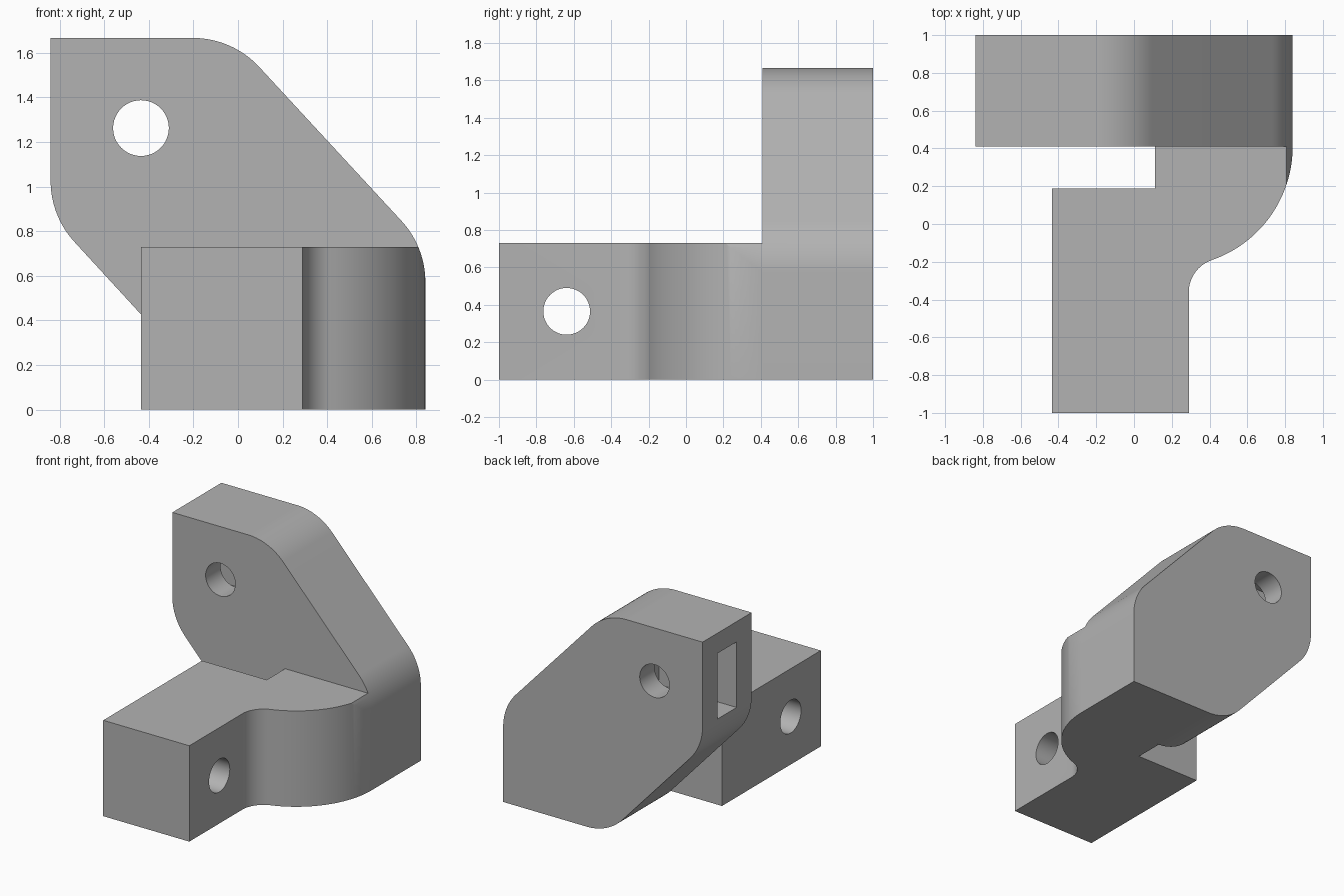
import bpy, bmesh, math
from mathutils import Vector

if "Cube" in bpy.data.objects:
    bpy.data.objects.remove(bpy.data.objects["Cube"])

grey = bpy.data.materials.new("grey")
grey.diffuse_color = (0.45, 0.45, 0.45, 1)
grey.use_nodes = True
grey.node_tree.nodes["Principled BSDF"].inputs["Base Color"].default_value = grey.diffuse_color


def rounded(points, steps=24):
    """Outline from (x, y, radius) corners, each rounded by its radius."""
    out = []
    for i, (x, y, r) in enumerate(points):
        p = Vector((x, y))
        if r == 0:
            out.append(p)
            continue
        u = (Vector(points[i - 1][:2]) - p).normalized()
        v = (Vector(points[(i + 1) % len(points)][:2]) - p).normalized()
        half = u.angle(v) / 2
        c = p + (u + v).normalized() * r / math.sin(half)
        a, b = p + u * r / math.tan(half) - c, p + v * r / math.tan(half) - c
        turn = -a.angle_signed(b)
        for k in range(steps + 1):
            t = turn * k / steps
            out.append(c + Vector((a.x * math.cos(t) - a.y * math.sin(t),
                                   a.x * math.sin(t) + a.y * math.cos(t))))
    return out


def arc(cx, cy, r, a0, a1, steps=24):
    return [Vector((cx + r * math.cos(a0 + (a1 - a0) * k / steps),
                    cy + r * math.sin(a0 + (a1 - a0) * k / steps)))
            for k in range(steps + 1)]


def prism(name, outline, axis, lo, hi):
    """Extrude an outline along an axis from lo to hi."""
    place = {"x": lambda p, d: (d, p.x, p.y),
             "y": lambda p, d: (p.x, d, p.y),
             "z": lambda p, d: (p.x, p.y, d)}[axis]
    bm = bmesh.new()
    a = [bm.verts.new(place(p, lo)) for p in outline]
    b = [bm.verts.new(place(p, hi)) for p in outline]
    bm.faces.new(a)
    bm.faces.new(b)
    for i in range(len(a)):
        j = (i + 1) % len(a)
        bm.faces.new((a[i], a[j], b[j], b[i]))
    bmesh.ops.recalc_face_normals(bm, faces=bm.faces)
    mesh = bpy.data.meshes.new(name)
    bm.to_mesh(mesh)
    bm.free()
    mesh.materials.append(grey)
    obj = bpy.data.objects.new(name, mesh)
    bpy.context.collection.objects.link(obj)
    return obj


def combine(obj, other, operation):
    """Apply a boolean and remove the helper."""
    mod = obj.modifiers.new(operation, "BOOLEAN")
    mod.operation, mod.object, mod.solver = operation, other, "EXACT"
    bpy.context.view_layer.objects.active = obj
    bpy.ops.object.modifier_apply(modifier=mod.name)
    bpy.data.objects.remove(other)


W, H, R = 0.84, 1.666, 0.405

# Upright plate with two chamfered, rounded corners
plate = prism("bracket", rounded([
    (-W, H, 0), (-0.025, H, R), (W, 0.73, R),
    (W, 0, 0), (-0.043, 0, R), (-W, 0.868, R)]), "y", 0.41, 1.0)

# Arm with a small inner fillet running into a large outer curve
CX, CY, BIG, SMALL = 0.204, 0.41, 0.636, 0.18
fx = 0.29 + SMALL
fy = CY - math.sqrt((BIG + SMALL) ** 2 - (fx - CX) ** 2)
meet = math.atan2(fy - CY, fx - CX)
outline = [Vector((-0.435, -1)), Vector((0.29, -1))]
outline += arc(fx, fy, SMALL, math.pi, meet + math.pi, 16)
outline += arc(CX, CY, BIG, meet, 0, 32)[1:]
outline += [Vector((0.11, 0.41)), Vector((0.11, 0.188)), Vector((-0.435, 0.188))]
arm = prism("arm", outline, "z", 0, 0.73)

# Trim the arm to the rounded right edge of the plate
combine(arm, prism("trim", rounded([
    (-1, H, 0), (-0.025, H, R), (W, 0.73, R), (W, -0.2, 0), (-1, -0.2, 0)]),
    "y", -1.2, 1.2), "INTERSECT")
combine(plate, arm, "UNION")

# Bolt holes and the side pocket that crosses the upper hole
TAU = 2 * math.pi
combine(plate, prism("upper_hole", arc(-0.435, 1.262, 0.125, 0, TAU, 48)[:-1],
                     "y", 0.3, 1.1), "DIFFERENCE")
combine(plate, prism("arm_hole", arc(-0.638, 0.365, 0.125, 0, TAU, 48)[:-1],
                     "x", -0.6, 0.4), "DIFFERENCE")
combine(plate, prism("pocket", rounded([
    (0.59, 1.012, 0), (0.82, 1.012, 0), (0.82, 1.512, 0), (0.59, 1.512, 0)]),
    "x", -1, -0.185), "DIFFERENCE")

bpy.ops.object.select_all(action="DESELECT")
plate.select_set(True)
bpy.context.view_layer.objects.active = plate
bpy.ops.object.shade_smooth_by_angle(angle=math.radians(25))
